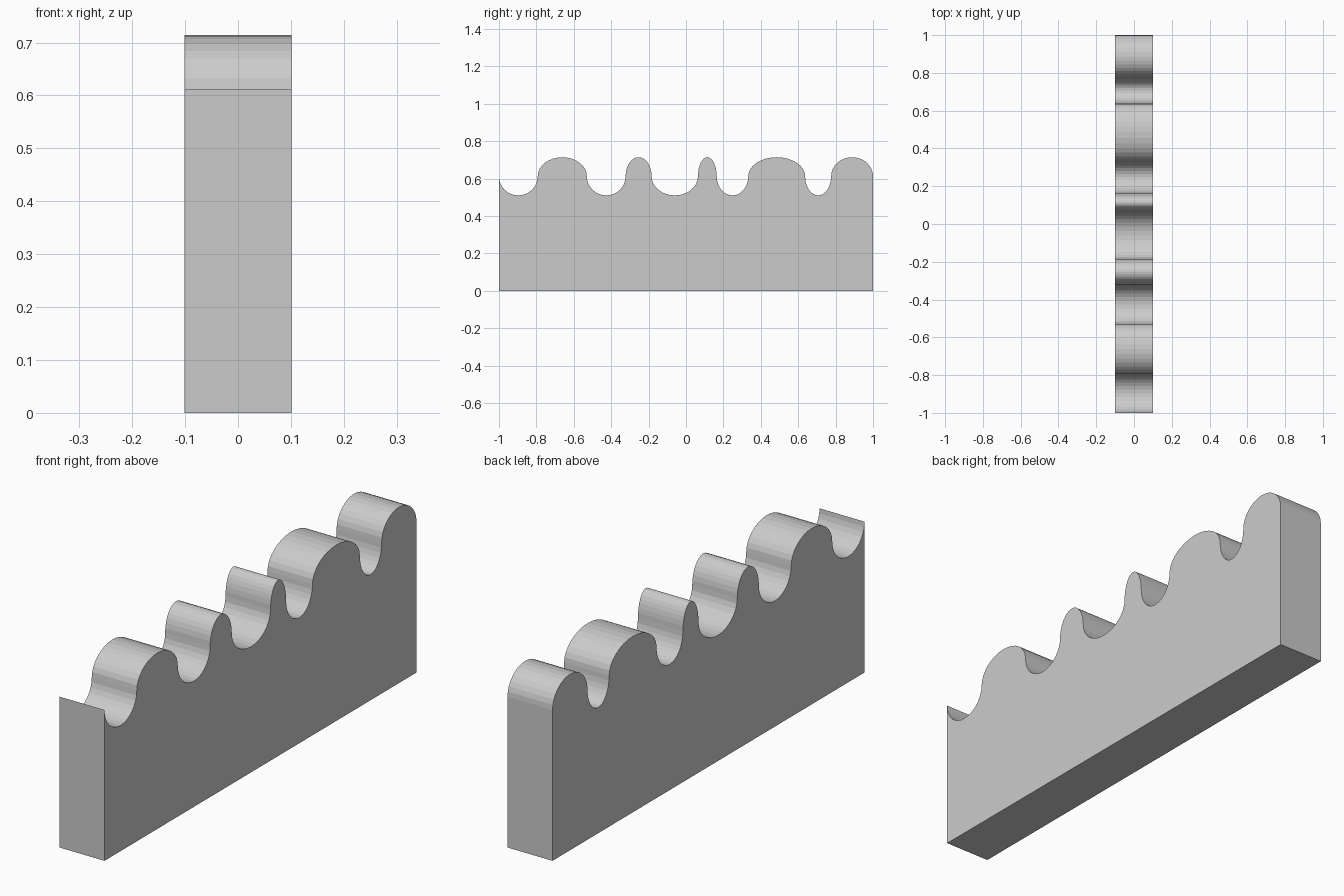
import bpy, bmesh
from math import sin, cos, pi

if "Cube" in bpy.data.objects:
    bpy.data.objects.remove(bpy.data.objects["Cube"])

HALF_WIDTH = 0.101
MID_Z, AMPLITUDE = 0.612, 0.102
STEPS = 16  # facets per half ellipse

# y positions where the scallops change from hollow to crest
breaks = [-1, -0.793, -0.53, -0.323, -0.184, 0.064, 0.164, 0.333, 0.637, 0.776, 1]

# Side profile: alternating hollows and crests above a flat base
profile = [(-1, 0), (-1, MID_Z)]
for i, (a, b) in enumerate(zip(breaks, breaks[1:])):
    sign = -1 if i % 2 == 0 else 1
    for k in range(1, STEPS + 1):
        t = pi * k / STEPS
        profile.append(((a + b) / 2 - (b - a) / 2 * cos(t),
                        MID_Z + sign * AMPLITUDE * sin(t)))
profile.append((1, 0))

# Extrude the profile across x
bm = bmesh.new()
face = bm.faces.new([bm.verts.new((-HALF_WIDTH, y, z)) for y, z in profile])
ext = bmesh.ops.extrude_face_region(bm, geom=[face])
moved = [v for v in ext["geom"] if isinstance(v, bmesh.types.BMVert)]
bmesh.ops.translate(bm, verts=moved, vec=(2 * HALF_WIDTH, 0, 0))
bmesh.ops.recalc_face_normals(bm, faces=bm.faces)

mesh = bpy.data.meshes.new("scalloped_wall")
bm.to_mesh(mesh)
bm.free()
wall = bpy.data.objects.new("scalloped_wall", mesh)
bpy.context.collection.objects.link(wall)
